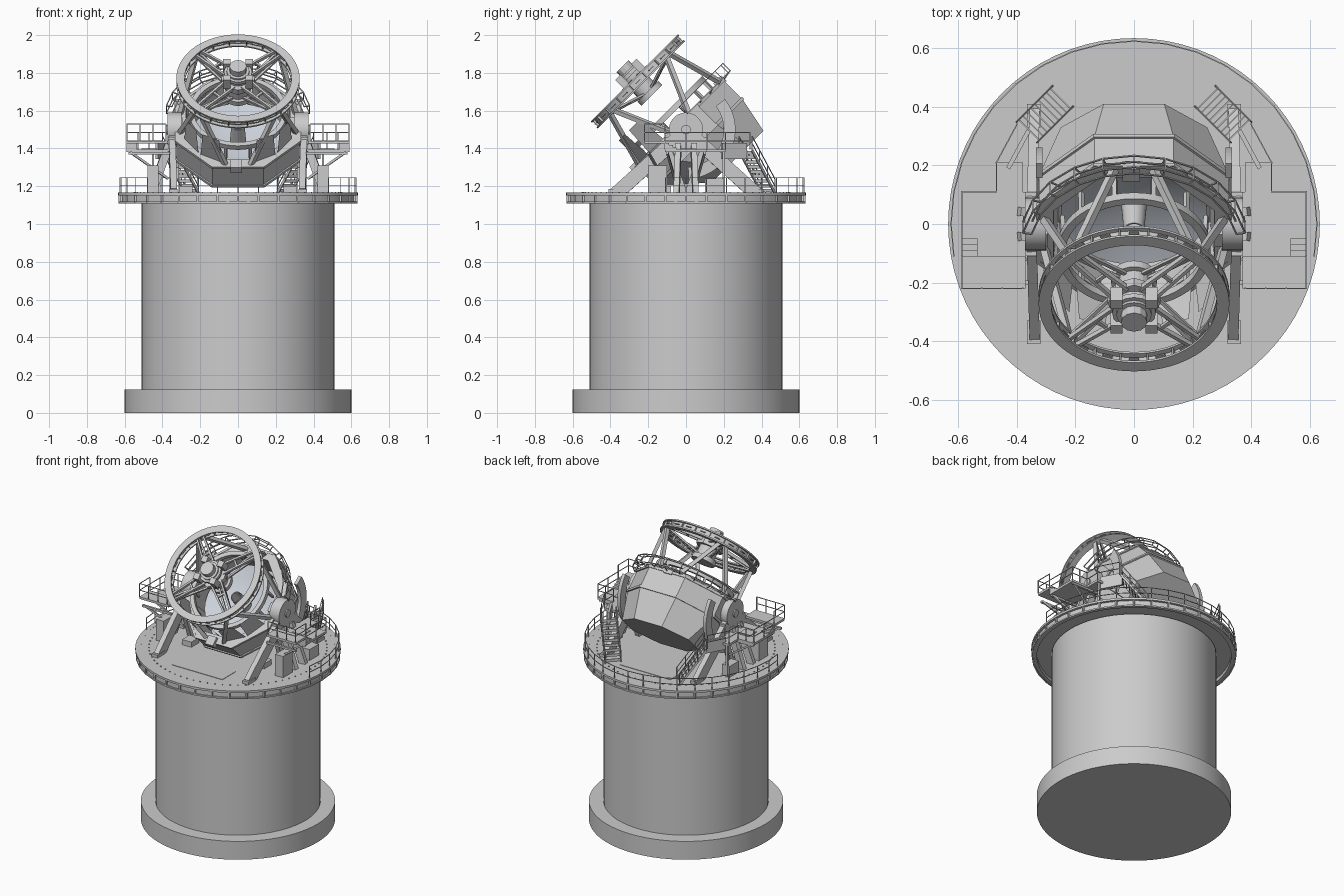
import bpy, bmesh
from math import sin, cos, pi, radians
from mathutils import Vector, Matrix

if "Cube" in bpy.data.objects:
    bpy.data.objects.remove(bpy.data.objects["Cube"])

TUBE = Matrix.Translation((0, 0, 1.5)) @ Matrix.Rotation(radians(45), 4, 'X')  # tilted optical axis


def done(bm, name, mirror=False, tilt=False, smooth=False, color=None):
    bmesh.ops.recalc_face_normals(bm, faces=bm.faces)
    me = bpy.data.meshes.new(name)
    bm.to_mesh(me)
    bm.free()
    o = bpy.data.objects.new(name, me)
    bpy.context.collection.objects.link(o)
    if tilt:
        o.matrix_world = TUBE
    if mirror:
        o.modifiers.new("Mirror", 'MIRROR').use_axis = (True, False, False)
    if color:
        m = bpy.data.materials.new(name)
        m.diffuse_color = color
        m.use_nodes = True
        m.node_tree.nodes["Principled BSDF"].inputs["Base Color"].default_value = m.diffuse_color
        me.materials.append(m)
    if smooth:
        bpy.ops.object.select_all(action='DESELECT')
        o.select_set(True)
        bpy.context.view_layer.objects.active = o
        bpy.ops.object.shade_smooth_by_angle(angle=radians(30))
    return o


def box(bm, lo, hi):
    lo, hi = Vector(lo), Vector(hi)
    m = Matrix.Translation((lo + hi) / 2) @ Matrix.Diagonal((*(hi - lo), 1))
    bmesh.ops.create_cube(bm, size=1, matrix=m)


def beam(bm, a, b, w=.006, h=None):
    a, b = Vector(a), Vector(b)
    d = b - a
    m = Matrix.Translation((a + b) / 2) @ d.to_track_quat('Z', 'Y').to_matrix().to_4x4()
    bmesh.ops.create_cube(bm, size=1, matrix=m @ Matrix.Diagonal((w, h or w, d.length, 1)))


def lathe(bm, prof, n=64, closed=True):
    rings = [[bm.verts.new((r * cos(2*pi*i/n), r * sin(2*pi*i/n), z)) for i in range(n)] for r, z in prof]
    bridge(bm, rings, closed)


def bridge(bm, rings, closed):
    n = len(rings[0])
    for k in range(len(rings) if closed else len(rings) - 1):
        p, q = rings[k], rings[(k + 1) % len(rings)]
        for i in range(n):
            bm.faces.new((p[i], p[(i + 1) % n], q[(i + 1) % n], q[i]))


def disc(bm, r, z0, z1, n=64, m=Matrix()):
    bmesh.ops.create_cone(bm, cap_ends=True, segments=n, radius1=r, radius2=r, depth=z1 - z0,
                          matrix=m @ Matrix.Translation((0, 0, (z0 + z1) / 2)))


def rail(bm, pts, h=.08, levels=(.5, 1)):
    pts = [Vector(p) for p in pts]
    for p in pts:
        beam(bm, p, p + Vector((0, 0, h)), .005)
    for a, b in zip(pts, pts[1:]):
        for l in levels:
            up = Vector((0, 0, h * l))
            beam(bm, a + up, b + up, .004)


def polar(r, deg, z):
    return (r * cos(radians(deg)), r * sin(radians(deg)), z)


# Concrete foundation and pier
bm = bmesh.new(); disc(bm, .6, 0, .125, 72); done(bm, "foundation", smooth=True)
bm = bmesh.new(); disc(bm, .51, .125, 1.12, 72); done(bm, "pier", smooth=True)

# Round deck with ribbed fascia
bm = bmesh.new()
disc(bm, .615, 1.135, 1.16, 72)
lathe(bm, [(.60, 1.112), (.622, 1.112), (.622, 1.15), (.60, 1.15)], 72)
lathe(bm, [(.60, 1.152), (.635, 1.152), (.635, 1.166), (.60, 1.166)], 72)
disc(bm, .61, 1.155, 1.165, 72)
done(bm, "deck", smooth=True)
bm = bmesh.new()
for i in range(36):
    beam(bm, polar(.627, i * 10, 1.11), polar(.627, i * 10, 1.165), .01)
lathe(bm, [(.622, 1.108), (.632, 1.108), (.632, 1.118), (.622, 1.118)], 36)
done(bm, "deck_ribs")
bm = bmesh.new()
rail(bm, [polar(.625, a, 1.165) for a in range(-10, 191, 10)])
done(bm, "deck_railing")
bm = bmesh.new()
for i in range(72):
    box(bm, Vector(polar(.55, i * 5, 1.167)) - Vector((.003,) * 3), Vector(polar(.55, i * 5, 1.167)) + Vector((.003,) * 3))
done(bm, "deck_bolts")
bm = bmesh.new()
box(bm, (-.19, .3, 1.16), (.19, .44, 1.168))
box(bm, (-.19, -.44, 1.16), (.19, -.3, 1.168))
done(bm, "deck_hatches")

# A-frame supports (right side, mirrored)
bm = bmesh.new()
for s in (-1, 1):
    beam(bm, (.34, s * .37, 1.16), (.35, s * .05, 1.45), .035, .075)
    beam(bm, (.35, s * .10, 1.41), (.345, s * .01, 1.16), .03, .035)
    box(bm, (.32, s * .37 - .04, 1.16), (.365, s * .37 + .04, 1.185))
    beam(bm, (.46, s * .05, 1.16), (.365, s * .04, 1.42), .03, .045)
box(bm, (.33, -.11, 1.385), (.37, .11, 1.46))
box(bm, (.33, -.06, 1.44), (.365, .06, 1.52))
done(bm, "support_frame", mirror=True)
SIDE = Matrix.Rotation(pi / 2, 4, 'Y') 
bm = bmesh.new()
disc(bm, .09, .30, .372, 40, Matrix.Translation((0, 0, 1.5)) @ SIDE)
disc(bm, .025, .37, .38, 24, Matrix.Translation((0, 0, 1.5)) @ SIDE)
done(bm, "trunnion", mirror=True, smooth=True)

# Elevation drive arcs
bm = bmesh.new()
rings = []
for i in range(25):
    a = radians(38 - i * 5.2)
    rings.append([bm.verts.new((x, r * cos(a), 1.5 + r * sin(a)))
                  for x, r in ((.312, .2), (.335, .2), (.335, .262), (.312, .262))])
bridge(bm, rings, False)
bm.faces.new(rings[0]); bm.faces.new(rings[-1])
done(bm, "elevation_arc", mirror=True)

# Side platforms with stairs and railings
bm = bmesh.new()
box(bm, (.37, -.11, 1.38), (.59, .11, 1.395))
box(bm, (.38, .11, 1.38), (.47, .21, 1.395))
box(bm, (.37, -.22, 1.425), (.59, -.11, 1.44))
box(bm, (.43, -.03, 1.39), (.51, .05, 1.4))
beam(bm, (.43, .19, 1.3875), (.36, .32, 1.3875), .015, .085)
for i in range(3):
    box(bm, (.535, -.11 + i * .02, 1.39), (.588, -.09 + i * .02, 1.43 - i * .012))
for y in (-.2, -.1, .1):
    beam(bm, (.57, y, 1.38), (.37, y * .6, 1.24), .012)
    beam(bm, (.58, y, 1.375), (.36, y, 1.375), .014)
beam(bm, (.45, .2, 1.165), (.45, .2, 1.38), .012)
done(bm, "side_platform", mirror=True)
bm = bmesh.new()
top, low = Vector((.365, .315, 1.39)), Vector((.245, .435, 1.165))
off = Vector((.035, .035, 0))
for s in (-1, 1):
    beam(bm, top + s * off, low + s * off, .006, .014)
    up = Vector((0, 0, .075))
    for k in (.5, 1):
        beam(bm, top + s * off + up * k, low + s * off + up * k, .004)
    for t in (0, .33, .67, 1):
        p = top.lerp(low, t) + s * off
        beam(bm, p, p + up, .005)
for i in range(9):
    p = top.lerp(low, (i + .5) / 9)
    beam(bm, p - off, p + off, .004, .018)
done(bm, "stairs", mirror=True)
bm = bmesh.new()
rail(bm, [(.38, -.22, 1.44), (.45, -.22, 1.44), (.52, -.22, 1.44), (.588, -.22, 1.44), (.588, -.11, 1.44)], .09)
rail(bm, [(.588, -.11, 1.395), (.588, 0, 1.395), (.588, .11, 1.395), (.53, .11, 1.395),
          (.47, .11, 1.395), (.47, .21, 1.395), (.4, .34, 1.395)], .09)
done(bm, "platform_railing", mirror=True)

# Equipment cabinets on the deck
bm = bmesh.new()
box(bm, (.42, -.2, 1.16), (.48, -.1, 1.31))
box(bm, (.41, .1, 1.16), (.47, .2, 1.24))
box(bm, (.24, -.16, 1.16), (.31, -.08, 1.2))
done(bm, "cabinets", mirror=True)

# Mirror cell: faceted octagonal shell, hollow toward the sky
bm = bmesh.new()
loops = []
for u, hx, v0, v1 in ((-.12, .26, -.26, .26), (.05, .275, -.275, .275), (.05, .325, -.325, .325),
                      (-.1, .325, -.325, .325), (-.295, .25, -.1, .285)):
    c, h, k = (v0 + v1) / 2, (v1 - v0) / 2, .414
    loops.append([bm.verts.new((x * hx, c + y * h, u)) for x, y in
                  ((1, -k), (1, k), (k, 1), (-k, 1), (-1, k), (-1, -k), (-k, -1), (k, -1))])
bridge(bm, loops, False)
bm.faces.new(loops[0]); bm.faces.new(loops[-1])
done(bm, "mirror_cell", tilt=True)
bm = bmesh.new()
for u in (-.095, .045):
    lathe(bm, [(.345, u - .008), (.36, u - .008), (.36, u + .008), (.345, u + .008)], 8)
bmesh.ops.rotate(bm, verts=bm.verts, matrix=Matrix.Rotation(pi / 8, 3, 'Z'))
done(bm, "cell_flanges", tilt=True)

# Primary mirror, baffle and inner ring
bm = bmesh.new()
lathe(bm, [(.04, -.105), (.1, -.1), (.17, -.085), (.25, -.055), (.25, -.115), (.04, -.118)])
done(bm, "primary_mirror", tilt=True, smooth=True, color=(.6, .64, .7, 1))
bm = bmesh.new()
lathe(bm, [(.045, -.11), (.035, .03), (.03, .03), (.038, -.11)], 32)
done(bm, "central_baffle", tilt=True, smooth=True)
bm = bmesh.new()
lathe(bm, [(.235, .11), (.262, .11), (.262, .14), (.235, .14)], 48)
for i in range(12):
    beam(bm, polar(.255, i * 30 + 15, .03), polar(.252, i * 30 + 15, .12), .015)
done(bm, "inner_ring", tilt=True, smooth=True)

# Open mirror cover panels on the lower side
bm = bmesh.new()
for a in (-35, -62, -118, -145):
    t = Vector((-sin(radians(a)), cos(radians(a)), 0))
    p, q = Vector(polar(.3, a, .04)), Vector(polar(.305, a, .21))
    vs = [bm.verts.new(c) for c in (p - t * .065, p + t * .065, q + t * .05, q - t * .05)]
    f = bm.faces.new(vs)
bmesh.ops.solidify(bm, geom=bm.faces[:], thickness=.01)
done(bm, "cover_panels", tilt=True)

# Truss struts from cell to top ring
bm = bmesh.new()
for a in range(0, 360, 90):
    for s in (-1, 1):
        beam(bm, polar(.315, a + s * 12, .04), polar(.3, a + s * 42, .35), .024, .024)
    box(bm, Vector(polar(.315, a, .05)) - Vector((.04, .04, .02)) + Vector((0, 0, 0)),
        Vector(polar(.315, a, .05)) + Vector((.02, .02, .02)))
done(bm, "truss_struts", tilt=True)

# Top ring with two flanges and webs
bm = bmesh.new()
for z in (.335, .377):
    lathe(bm, [(.283, z), (.326, z), (.326, z + .009), (.283, z + .009)], 64)
lathe(bm, [(.302, .34), (.31, .34), (.31, .38), (.302, .38)], 64)
done(bm, "top_ring", tilt=True, smooth=True)
bm = bmesh.new()
for i in range(40):
    beam(bm, polar(.287, i * 9, .36), polar(.322, i * 9, .36), .005, .034) if i % 2 else \
        beam(bm, polar(.287, i * 9, .36), polar(.322, i * 9, .36), .034, .005)
done(bm, "top_ring_webs", tilt=True)

# Secondary unit with spider vanes
bm = bmesh.new()
disc(bm, .06, .27, .44, 24)
disc(bm, .09, .35, .385, 8)
disc(bm, .075, .41, .43, 16)
disc(bm, .045, .44, .475, 12)
disc(bm, .078, .255, .285, 32)
for a in range(45, 360, 90):
    c = Vector(polar(.085, a, .42))
    box(bm, c - Vector((.02, .02, .035)), c + Vector((.02, .02, .03)))
done(bm, "secondary_unit", tilt=True)
bm = bmesh.new()
for a in range(45, 360, 90):
    for s in (-1, 1):
        beam(bm, polar(.3, a + s * 4, .36), polar(.07, a + s * 28, .38), .012, .02)
        beam(bm, polar(.3, a + s * 3, .345), polar(.06, a + s * 15, .29), .012)
    beam(bm, polar(.16, a - 10, .37), polar(.16, a + 10, .37), .012)
done(bm, "spider_vanes", tilt=True)

# Service rail around the upper edge of the cell
bm = bmesh.new()
arc = [Vector(polar(.335, a, 0)) for a in range(10, 171, 16)]
for u in (.055, .11):
    for k in (1.06, 1.15):
        for a, b in zip(arc, arc[1:]):
            beam(bm, a * k + Vector((0, 0, u)), b * k + Vector((0, 0, u)), .005)
for a in arc:
    p, q = a * 1.15 + Vector((0, 0, .055)), a * 1.15 + Vector((0, 0, .11))
    beam(bm, a + Vector((0, 0, .045)), p, .005)
    beam(bm, p, q, .005)
    beam(bm, a * 1.06 + Vector((0, 0, .11)), q, .005)
done(bm, "service_rail", tilt=True)
